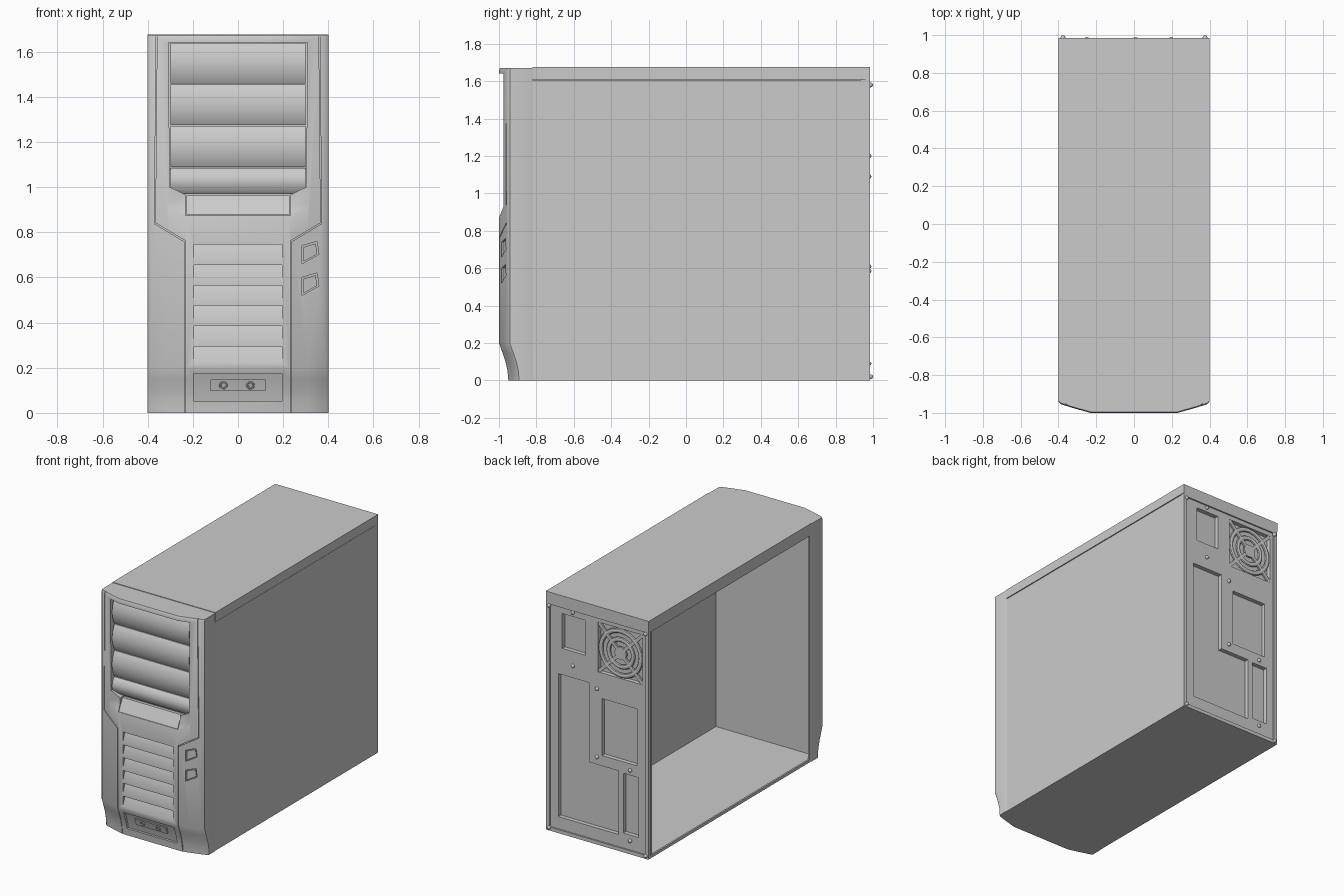
import bpy, bmesh, math

if "Cube" in bpy.data.objects:
    bpy.data.objects.remove(bpy.data.objects["Cube"])


def make(name, verts, faces):
    me = bpy.data.meshes.new(name)
    me.from_pydata(verts, [], faces)
    bm = bmesh.new()
    bm.from_mesh(me)
    bmesh.ops.recalc_face_normals(bm, faces=bm.faces)
    bm.to_mesh(me)
    bm.free()
    ob = bpy.data.objects.new(name, me)
    bpy.context.collection.objects.link(ob)
    return ob


def prism(name, pts, axis, a, b):
    """Extrude a 2D polygon from a to b along axis 0, 1 or 2."""
    def place(u, v, w):
        return [(w, u, v), (u, w, v), (u, v, w)][axis]
    n = len(pts)
    verts = [place(u, v, w) for w in (a, b) for u, v in pts]
    faces = [list(range(n)), list(range(n, 2 * n))]
    faces += [(i, (i + 1) % n, (i + 1) % n + n, i + n) for i in range(n)]
    return make(name, verts, faces)


def rect(x0, x1, z0, z1):
    return [(x0, z0), (x1, z0), (x1, z1), (x0, z1)]


def box(name, x0, x1, y0, y1, z0, z1):
    return prism(name, rect(x0, x1, z0, z1), 1, y0, y1)


def boolean(ob, other, op='DIFFERENCE'):
    mod = ob.modifiers.new("cut", 'BOOLEAN')
    mod.operation, mod.object, mod.solver = op, other, 'EXACT'
    bpy.context.view_layer.objects.active = ob
    bpy.ops.object.modifier_apply(modifier=mod.name)
    bpy.data.objects.remove(other)
    return ob


def bezel_shape(name, inset=0.0):
    """Front bezel volume; inset pushes its front surface backwards."""
    half = [(.397, -.82), (.4, -.828), (.4, -.942), (.388, -.954), (.31, -.978), (.23, -1)]
    ring = half + [(-x, y) for x, y in reversed(half)]
    e = .05 if inset else 0
    rows = [(-e, .05), (.05, .046), (.1, .035), (.15, .018), (.2, 0), (1.66, 0), (1.671 + e, .006)]
    n = len(ring)
    verts = [(x, y if y > -.85 else y + s + inset, z) for z, s in rows for x, y in ring]
    faces = [list(range(n)), list(range(n * (len(rows) - 1), n * len(rows)))]
    for r in range(len(rows) - 1):
        for i in range(n):
            j = (i + 1) % n
            faces.append((r * n + i, r * n + j, r * n + n + j, r * n + n + i))
    return make(name, verts, faces)


def shallow(pts, depth):
    """Cutter that sinks a front-view outline to an even depth."""
    return boolean(prism("cutter", pts, 1, -1.1, -.86), bezel_shape("inner", depth))


# Front bezel with hollow back, stepped-back upper face, drive bay recess
bezel = bezel_shape("front_bezel")
boolean(bezel, box("hollow", -.383, .383, -.88, -.8, .015, 1.66))
step = [(-1.1, 1.64), (-.977, 1.64), (-.977, .925), (-1.001, .868), (-1.1, .868)]
boolean(bezel, prism("step", step, 0, -.36, .36))
right = [(.308, 1.64), (.302, 1.0), (.232, .966), (.232, .875)]
recess = right + [(-x, z) for x, z in reversed(right)]
boolean(bezel, prism("recess", recess, 1, -1.1, -.935))

# Seams between centre cover and side rails
w = .002
seam = [(.36, 1.72), (.368, .84), (.235, .76), (.235, -.04)]
band = [(x - w, z + w) for x, z in seam] + [(x + w, z - w) for x, z in reversed(seam)]
for s in (1, -1):
    boolean(bezel, shallow([(s * x, z) for x, z in band], .01))

# Louvred intake slots
for i in range(6):
    z = .745 - .09 * i
    prof = [(-1.03, z), (-.972, z), (-1.0005, z - .075), (-1.03, z - .075)]
    boolean(bezel, prism("louvre", prof, 0, -.195, .195))

# Lower port panel
boolean(bezel, shallow(rect(-.195, .195, .05, .175), .016))
plate = prism("port_plate", rect(-.122, .122, .098, .147), 1, -1.1, -.9)
boolean(plate, bezel_shape("inner", .006), 'INTERSECT')
for x in (-.065, .055):
    bpy.ops.mesh.primitive_torus_add(location=(x, -.966, .122), rotation=(math.radians(109), 0, 0),
                                     major_radius=.014, minor_radius=.005,
                                     major_segments=20, minor_segments=8)
    bpy.context.object.name = "port_ring"

# Power and reset buttons in pockets
for z in (.71, .57):
    outline = [(-.037, -.05), (.038, -.008), (.03, .05), (-.037, .03)]
    boolean(bezel, shallow([(.32 + u, z + v) for u, v in outline], .022))
    button = prism("button", [(.32 + u * .8, z + v * .8) for u, v in outline], 1, -1.1, -.93)
    boolean(button, bezel_shape("inner", .004), 'INTERSECT')

# Drive bay covers, bulging forward
edges = [1.638, 1.455, 1.27, 1.085, .968]
for top, bottom in zip(edges, edges[1:]):
    h = top - bottom - .004
    prof = [(-.92, top)]
    for k in range(11):
        t = k / 10
        prof.append((-.945 - .025 * math.sin(math.pi * t) ** .8 if 0 < k < 10 else -.945,
                     top - h * t))
    prof.append((-.92, top - h))
    bay = prism("drive_bay_cover", prof, 0, -.299, .299)
    if bottom < 1:
        boolean(bay, prism("trim", recess, 1, -1.1, -.8), 'INTERSECT')
prism("slanted_bay_lip", [(-.93, .962), (-.956, .962), (-.998, .878), (-.93, .878)], 0, -.228, .228)

# Case shell: floor, right wall, lid, open left side with rim
box("floor", -.395, .397, -.822, .983, 0, .015)
box("right_panel", .383, .397, -.822, .983, 0, 1.606)
lid = box("lid", -.4, .4, -.822, .985, 1.61, 1.675)
boolean(lid, box("lid_hollow", -.385, .385, -.83, .97, 1.5, 1.66))
rim = prism("left_opening_rim", rect(-.822, .983, 0, 1.612), 0, -.397, -.385)
boolean(rim, prism("rim_hole", rect(-.805, .97, .02, 1.59), 0, -.5, -.3))

# Back panel with recessed openings, closed behind, and a raised border
back = box("back_panel", -.39, .39, .935, .975, .005, 1.612)
big = [(.31, .11), (.31, 1.115), (.07, 1.115), (.07, .557), (-.157, .557), (-.157, .11)]
holes = [rect(.10, .28, 1.30, 1.545), rect(-.345, 0, 1.21, 1.56), big,
         rect(-.30, -.03, .63, 1.03), rect(-.315, -.195, .13, .55)]
for pts in holes:
    boolean(back, prism("hole", pts, 1, .945, 1.1))
border = box("back_border", -.397, .397, .96, .985, 0, 1.612)
boolean(border, box("border_hole", -.372, .372, .9, 1.1, .025, 1.59))

# Fan grille: rings, hub and diagonal spokes
cx, cz = -.1725, 1.385
for r in (.155, .095):
    bpy.ops.mesh.primitive_torus_add(location=(cx, .968, cz), rotation=(math.pi / 2, 0, 0),
                                     major_radius=r, minor_radius=.017,
                                     major_segments=40, minor_segments=8)
    bpy.context.object.name = "fan_grille_ring"
    bpy.context.object.scale.z = .5
bpy.ops.mesh.primitive_cylinder_add(location=(cx, .968, cz), rotation=(math.pi / 2, 0, 0),
                                    radius=.045, depth=.014, vertices=24)
bpy.context.object.name = "fan_grille_hub"
for s in (1, -1):
    spoke = box("fan_grille_spoke", -.242, .242, -.006, .006, -.012, .012)
    spoke.location = (cx, .968, cz)
    spoke.rotation_euler.y = s * math.pi / 4

# Back screws: four on the border corners, the rest on the recessed panel
screws = [(.376, 1.58), (-.376, 1.58), (.376, .02), (-.376, .02), (.196, 1.575),
          (.196, 1.2), (.008, 1.09), (.008, .61), (-.25, .585), (-.25, .09)]
for i, (x, z) in enumerate(screws):
    bpy.ops.mesh.primitive_uv_sphere_add(segments=16, ring_count=8, radius=1,
                                         location=(x, .984 if i < 4 else .975, z))
    bpy.context.object.name = "screw"
    bpy.context.object.scale = (.013, .016, .013)

# Smooth curved surfaces, keep hard edges
bpy.ops.object.select_all(action='SELECT')
bpy.context.view_layer.objects.active = bezel
bpy.ops.object.shade_smooth_by_angle(angle=math.radians(30))
